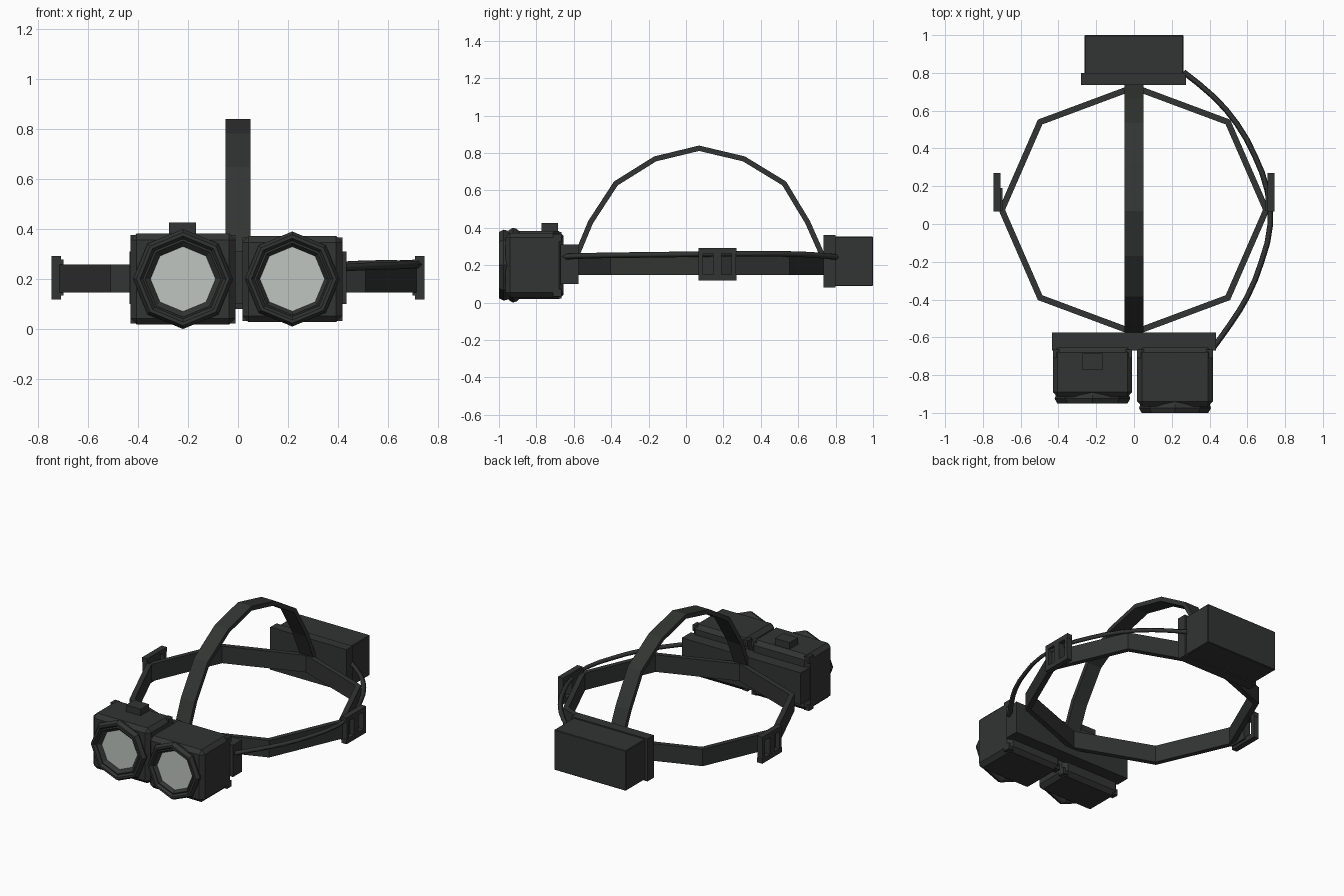
import bpy, bmesh, math
from mathutils import Vector

if "Cube" in bpy.data.objects:
    bpy.data.objects.remove(bpy.data.objects["Cube"])


def material(name, col):
    m = bpy.data.materials.new(name)
    m.diffuse_color = col
    m.use_nodes = True
    m.node_tree.nodes["Principled BSDF"].inputs["Base Color"].default_value = m.diffuse_color
    return m


dark = material("dark_plastic", (0.032, 0.035, 0.033, 1))
clear = material("lens_glass", (0.52, 0.56, 0.53, 1))


def add(name, bm, mat=dark):
    bmesh.ops.recalc_face_normals(bm, faces=bm.faces)
    me = bpy.data.meshes.new(name)
    bm.to_mesh(me)
    bm.free()
    me.materials.append(mat)
    ob = bpy.data.objects.new(name, me)
    bpy.context.collection.objects.link(ob)
    return ob


def box(name, x, y, z, bevel=0):
    bm = bmesh.new()
    bmesh.ops.create_cube(bm, size=1)
    for v in bm.verts:
        v.co = [(a + b) / 2 + c * (b - a) for c, (a, b) in zip(v.co, (x, y, z))]
    if bevel:
        bmesh.ops.bevel(bm, geom=bm.edges[:], offset=bevel, segments=1, affect='EDGES')
    return add(name, bm)


def ribbon(name, pts, place, half, thick, closed):
    """Flat band along a 2D path; place(u, v, w) maps into 3D."""
    bm = bmesh.new()
    n = len(pts)
    P = [Vector(p) for p in pts]
    rings = []
    for i, p in enumerate(P):
        a = P[i - 1] if closed or i else p
        b = P[(i + 1) % n] if closed or i < n - 1 else p
        dirs = [d.normalized() for d in (p - a, b - p) if d.length > 0]
        norms = [Vector((d.y, -d.x)) for d in dirs]
        m = sum(norms, Vector((0, 0))).normalized()
        m *= thick / 2 / m.dot(norms[0])
        rings.append([bm.verts.new(place(*(p + m * s), w * half))
                      for s, w in ((1, -1), (1, 1), (-1, 1), (-1, -1))])
    for i in range(n if closed else n - 1):
        r, q = rings[i], rings[(i + 1) % n]
        for k in range(4):
            bm.faces.new((r[k], r[(k + 1) % 4], q[(k + 1) % 4], q[k]))
    if not closed:
        bm.faces.new(rings[0])
        bm.faces.new(rings[-1])
    return add(name, bm)


def lathe(name, cx, cz, profile, mat=dark, cap=False):
    """Eight sided turning about a front-back axis, corner at the top."""
    bm = bmesh.new()
    rings = [[bm.verts.new((cx + r * math.sin(k * math.pi / 4), y,
                            cz + r * math.cos(k * math.pi / 4))) for k in range(8)]
             for r, y in profile]
    for r, q in zip(rings, rings[1:]):
        for k in range(8):
            bm.faces.new((r[k], r[(k + 1) % 8], q[(k + 1) % 8], q[k]))
    if cap:
        bm.faces.new(rings[0])
        bm.faces.new(rings[-1])
    return add(name, bm, mat)


# Head band and overhead strap
band = [(0, .725), (.497, .54), (.70, .075), (.497, -.39), (0, -.575),
        (-.497, -.39), (-.70, .075), (-.497, .54)]
ribbon("head_band", band, lambda u, v, w: (u, v, .203 + w), .056, .032, True)
arch = [(-.585, .25), (-.51, .43), (-.375, .637), (-.165, .768), (.07, .825),
        (.31, .768), (.525, .637), (.65, .43), (.73, .25)]
ribbon("top_strap", arch, lambda u, v, w: (w, u, v), .05, .028, False)

# Battery case at the back
box("battery_plate", (-.28, .275), (.735, .80), (.08, .36))
box("battery_case", (-.262, .262), (.79, 1.0), (.088, .352), .004)

# Front mounting plate
box("mount_plate", (-.433, .433), (-.67, -.575), (.10, .31))

# Twin lamps
for side, cx, front, r in (("left", -.22, -.95, .20), ("right", .217, -1.0, .19)):
    w, h = r + .01, r - .018
    box(side + "_lamp_body", (cx - w, cx + w), (front + .035, -.655), (.2 - h, .2 + h), .025)
    lathe(side + "_lamp_ring", cx, .2, [(r * .9, front + .06), (r * .97, front + .045),
          (r, front + .025), (r * .93, front), (r * .86, front), (r * .8, front + .015),
          (r * .76, front + .012), (.128, front + .035)])
    lathe(side + "_lens", cx, .2, [(.131, front + .033), (.131, front + .05)], clear, True)
    # corner lugs against the plate
    for s in (-1, 1):
        for t in (-1, 1):
            x, z = cx + s * (w - .018), .2 + t * (h - .025)
            box(side + "_lamp_lug", (x - .018, x + .018), (-.71, -.665), (z - .02, z + .02))
box("switch_button", (-.275, -.168), (-.772, -.685), (.36, .425))

# Strap adjusters with two windows each
for s in (-1, 1):
    side = "left" if s < 0 else "right"
    xs = sorted((s * .708, s * .745))
    for y0, y1 in ((.068, .092), (.145, .19), (.243, .268)):
        box(side + "_adjuster_post", xs, (y0, y1), (.12, .29))
    for z0, z1 in ((.118, .15), (.262, .292)):
        box(side + "_adjuster_rail", xs, (.066, .27), (z0, z1))
    xs = sorted((s * .697, s * .715))
    box(side + "_adjuster_bar", xs, (.07, .19), (.135, .278))

# Power cable along the right side
cu = bpy.data.curves.new("power_cable", 'CURVE')
cu.dimensions = '3D'
cu.bevel_depth = .015
cu.bevel_resolution = 0
cu.resolution_u = 2
cu.use_fill_caps = True
path = [(.262, .805, .243), (.42, .675, .255), (.545, .53, .26), (.64, .36, .26),
        (.705, .18, .26), (.722, .0, .258), (.675, -.2, .255), (.60, -.385, .253),
        (.51, -.53, .25), (.42, -.655, .245)]
sp = cu.splines.new('BEZIER')
sp.bezier_points.add(len(path) - 1)
for b, p in zip(sp.bezier_points, path):
    b.co = p
    b.handle_left_type = b.handle_right_type = 'AUTO'
cu.materials.append(dark)
bpy.context.collection.objects.link(bpy.data.objects.new("power_cable", cu))
